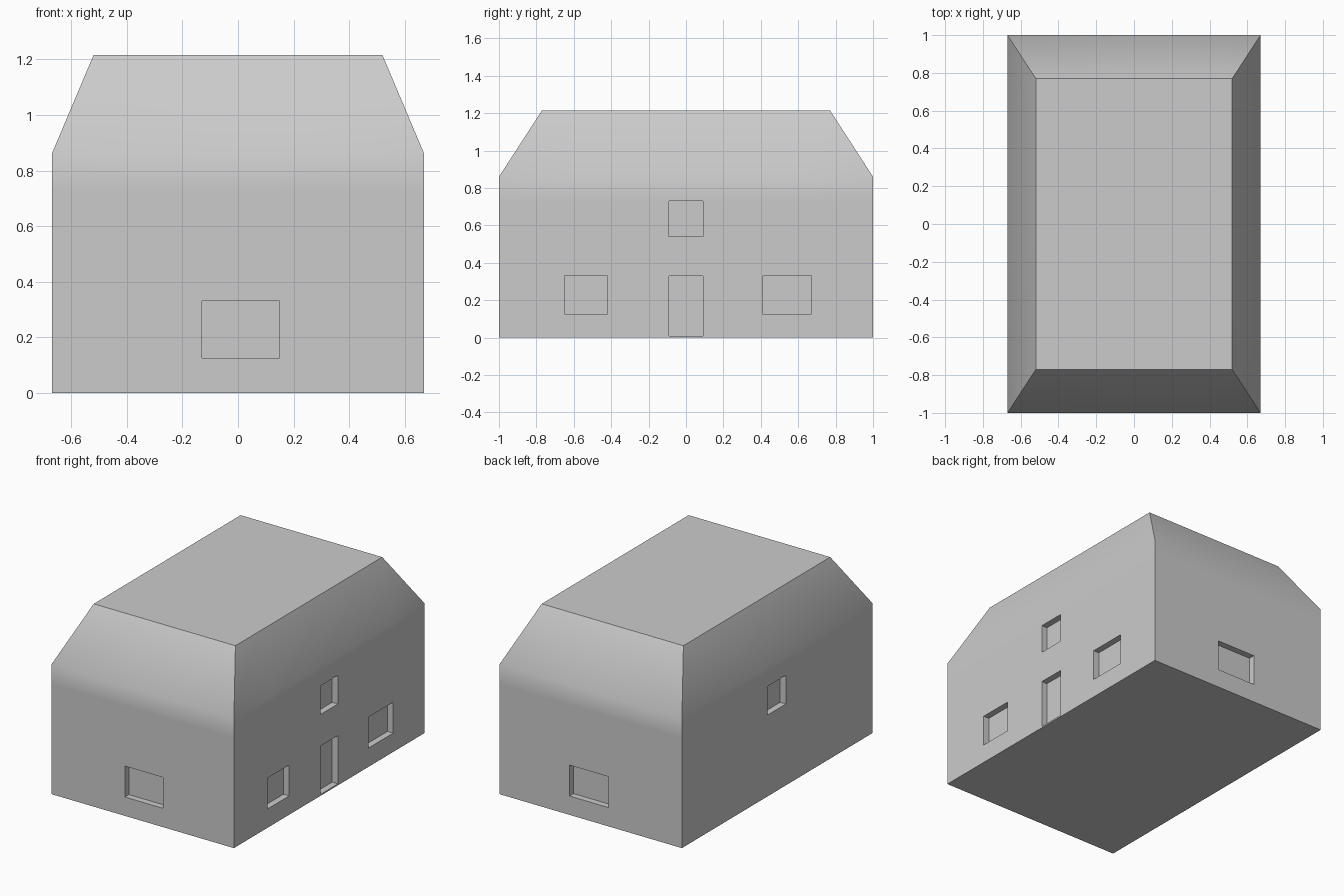
import bpy, bmesh, math

if "Cube" in bpy.data.objects:
    bpy.data.objects.remove(bpy.data.objects["Cube"])

HX, HY = 0.67, 1.0          # half width, half length
TX, TY = 0.52, 0.77         # half size of flat roof top
EAVE, TOP, DEPTH = 0.86, 1.215, 0.042
LEVELS = [0, 0.01, 0.125, 0.33, 0.54, 0.73, EAVE]

bm = bmesh.new()


def wall(half, dist, top_half, top_dist, place, openings):
    """Gridded wall plus roof slope; openings (u0, u1, z0, z1) become recesses."""
    us = sorted({-half, half} | {u for o in openings for u in o[:2]})

    def quad(*pts):
        bm.faces.new([bm.verts.new(place(*p)) for p in pts])

    for a, b in zip(us, us[1:]):
        for lo, hi in zip(LEVELS, LEVELS[1:]):
            inside = any(o[0] <= a and b <= o[1] and o[2] <= lo and hi <= o[3]
                         for o in openings)
            if not inside:
                quad((a, dist, lo), (b, dist, lo), (b, dist, hi), (a, dist, hi))
                continue
            # recessed panel, with reveals where the opening ends
            d = dist - DEPTH
            quad((a, d, lo), (b, d, lo), (b, d, hi), (a, d, hi))
            for o in openings:
                if not (o[0] <= a and b <= o[1] and o[2] <= lo and hi <= o[3]):
                    continue
                for u, end in ((a, o[0]), (b, o[1])):
                    if u == end:
                        quad((u, dist, lo), (u, d, lo), (u, d, hi), (u, dist, hi))
                for z, end in ((lo, o[2]), (hi, o[3])):
                    if z == end:
                        quad((a, dist, z), (b, dist, z), (b, d, z), (a, d, z))
        # roof slope
        k = top_half / half
        quad((a, dist, EAVE), (b, dist, EAVE),
             (b * k, top_dist, TOP), (a * k, top_dist, TOP))


# front and back walls, one window each
wall(HX, HY, TX, TY, lambda u, d, z: (u, -d, z), [(-0.13, 0.15, 0.125, 0.33)])
wall(HX, HY, TX, TY, lambda u, d, z: (u, d, z), [(-0.13, 0.155, 0.125, 0.33)])
# right wall: door, upper window, two lower windows
wall(HY, HX, TY, TX, lambda u, d, z: (d, u, z),
     [(-0.09, 0.09, 0.01, 0.33), (-0.09, 0.09, 0.54, 0.73),
      (-0.65, -0.42, 0.125, 0.33), (0.41, 0.67, 0.125, 0.33)])
# left wall: upper window
wall(HY, HX, TY, TX, lambda u, d, z: (-d, u, z), [(-0.09, 0.10, 0.54, 0.73)])

# weld, then close floor and flat roof
bmesh.ops.remove_doubles(bm, verts=bm.verts, dist=1e-4)
bmesh.ops.holes_fill(bm, edges=[e for e in bm.edges if e.is_boundary], sides=0)
bmesh.ops.recalc_face_normals(bm, faces=bm.faces)

mesh = bpy.data.meshes.new("house")
bm.to_mesh(mesh)
bm.free()
house = bpy.data.objects.new("house", mesh)
bpy.context.collection.objects.link(house)
bpy.context.view_layer.objects.active = house
house.select_set(True)
bpy.ops.object.shade_smooth_by_angle(angle=math.radians(40))
